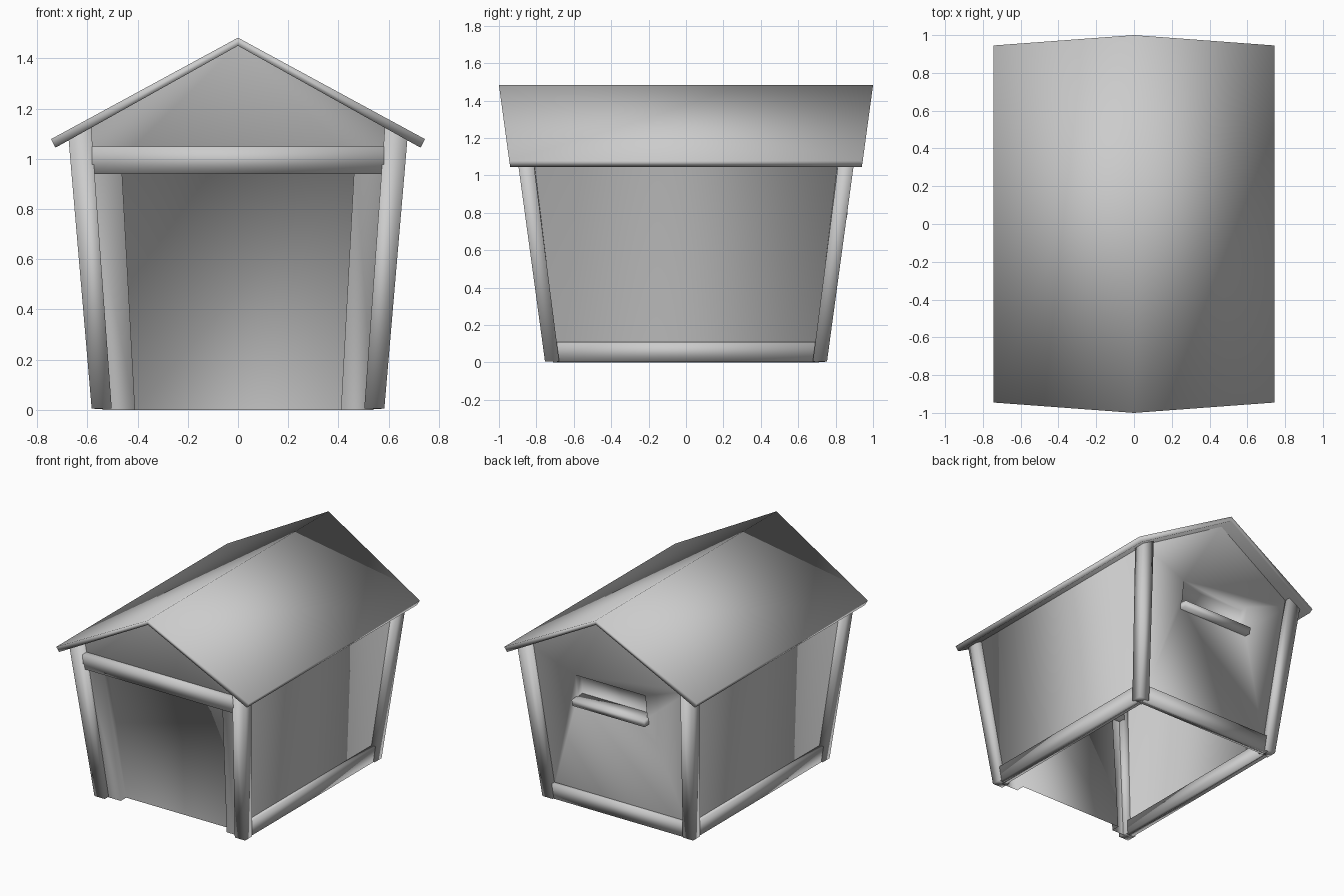
import bpy, bmesh
from mathutils import Vector

cube = bpy.data.objects.get("Cube")
if cube:
    bpy.data.objects.remove(cube, do_unlink=True)

GREY = (0.6, 0.6, 0.6, 1)
mat = bpy.data.materials.new("plain_grey")
mat.use_nodes = True
mat.diffuse_color = GREY
bsdf = next(n for n in mat.node_tree.nodes if n.type == 'BSDF_PRINCIPLED')
bsdf.inputs["Base Color"].default_value = GREY


def finish(name, bm):
    """Turn a bmesh into a smooth grey object."""
    bmesh.ops.recalc_face_normals(bm, faces=bm.faces)
    for f in bm.faces:
        f.smooth = True
    mesh = bpy.data.meshes.new(name)
    bm.to_mesh(mesh)
    bm.free()
    mesh.materials.append(mat)
    obj = bpy.data.objects.new(name, mesh)
    bpy.context.scene.collection.objects.link(obj)
    return obj


def loft(name, start, end):
    """Solid between two matching loops of points."""
    bm = bmesh.new()
    a = [bm.verts.new(p) for p in start]
    b = [bm.verts.new(p) for p in end]
    n = len(a)
    bm.faces.new(a)
    bm.faces.new(b[::-1])
    for i in range(n):
        j = (i + 1) % n
        bm.faces.new((a[i], b[i], b[j], a[j]))
    return finish(name, bm)


def wall_x(z):
    return 0.54 + 0.082 * z


def wall_y(z):
    return 0.71 + 0.13 * z


def under_roof(x):
    return 1.452 - 0.559 * abs(x)


# Leaning wall shell: each gable end has a shallow recess
bm = bmesh.new()
eave = under_roof(0.63)


def gable_end(side, w_low, w_high, z_low, z_high, depth):
    def vert(x, z, inset=0):
        return bm.verts.new((x, side * (wall_y(z) - inset), z))
    outer = [vert(-wall_x(0), 0), vert(wall_x(0), 0),
             vert(wall_x(eave), eave), vert(-wall_x(eave), eave)]
    apex = vert(0, under_roof(0))
    spots = [(-w_low, z_low), (w_low, z_low), (w_high, z_high), (-w_high, z_high)]
    rim = [vert(*s) for s in spots]
    back = [vert(*s, depth) for s in spots]
    for i in range(4):
        j = (i + 1) % 4
        if i == 0 and z_low == 0:      # doorway reaches the ground
            continue
        ring = [outer[i], outer[j], rim[j], rim[i]]
        if i == 2:
            ring.insert(1, apex)
        bm.faces.new(ring)
        bm.faces.new((rim[i], rim[j], back[j], back[i]))
    bm.faces.new(back)
    return outer


front = gable_end(-1, 0.41, 0.465, 0, 1.0, 0.06)
rear = gable_end(1, 0.27, 0.27, 0.80, 0.965, 0.06)
for low, high in ((0, 3), (1, 2)):
    bm.faces.new((front[low], rear[low], rear[high], front[high]))
finish("walls", bm)

# Corner posts, leaning outwards, tops cut to the roof slope
for sx, xname in ((1, "left"), (-1, "right")):
    for sy, yname in ((-1, "front"), (1, "back")):
        corners = ((-1, -1), (1, -1), (1, 1), (-1, 1))
        foot = [(sx * (0.543 + 0.04 * u), sy * (0.716 + 0.038 * v), 0.005) for u, v in corners]
        head = []
        for u, v in corners:
            x = 0.63 + 0.045 * u
            head.append((sx * x, sy * (0.858 + 0.042 * v), under_roof(x) + 0.005))
        loft(f"{yname}_{xname}_post", foot, head)

# Base rails along both sides and the back
for sx, xname in ((1, "left"), (-1, "right")):
    ends = []
    for sy in (-1, 1):
        ends.append([(sx * x, sy * y, z) for x, y, z in
                     ((0.515, 0.69, 0.003), (0.572, 0.69, 0.003),
                      (0.58, 0.70, 0.11), (0.525, 0.70, 0.11))])
    loft(f"{xname}_base_rail", *ends)


def cross_bar(name, half, section):
    loft(name, *[[(s * half, y, z) for y, z in section] for s in (-1, 1)])


cross_bar("back_base_rail", 0.53, ((0.69, 0.003), (0.742, 0.003), (0.755, 0.11), (0.70, 0.11)))
cross_bar("door_beam", 0.582, ((-0.79, 0.94), (-0.875, 0.94), (-0.89, 1.048), (-0.80, 1.048)))
cross_bar("window_sill", 0.28, ((0.75, 0.765), (0.855, 0.755), (0.865, 0.80), (0.76, 0.81)))

# Pitched roof slab with ends raked outwards at the ridge
profile = ((0, 1.0, 1.482), (0.745, 0.945, 1.078), (0.727, 0.94, 1.044),
           (0, 0.995, 1.45), (-0.727, 0.94, 1.044), (-0.745, 0.945, 1.078))
bm = bmesh.new()
a = [bm.verts.new((x, -y, z)) for x, y, z in profile]
b = [bm.verts.new((x, y, z)) for x, y, z in profile]
for i in range(6):
    j = (i + 1) % 6
    bm.faces.new((a[i], a[j], b[j], b[i]))
for end in (a, b):
    bm.faces.new((end[0], end[1], end[2], end[3]))
    bm.faces.new((end[0], end[3], end[4], end[5]))
finish("roof", bm)
